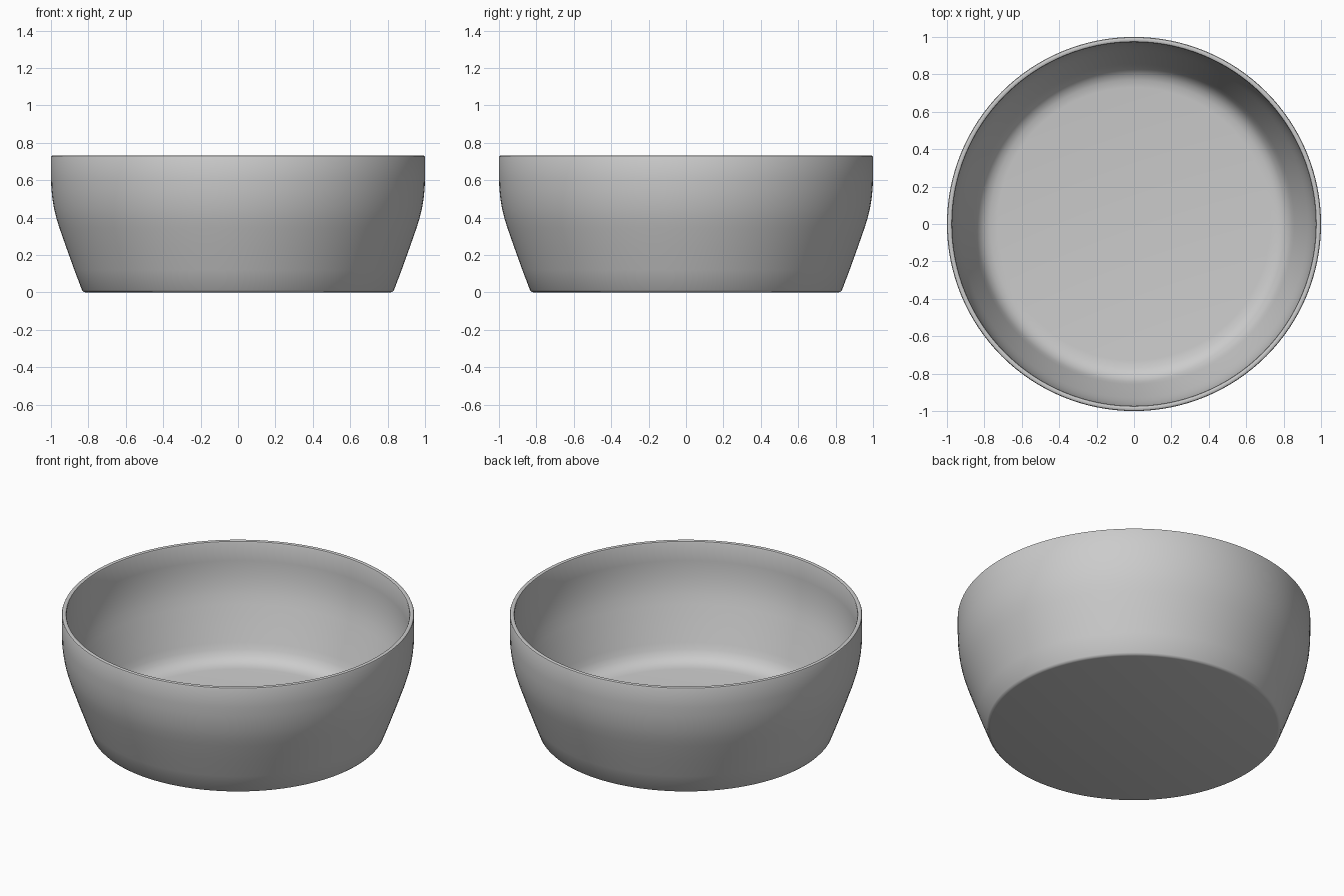
import bpy, bmesh, math

if "Cube" in bpy.data.objects:
    bpy.data.objects.remove(bpy.data.objects["Cube"])

SEGMENTS = 128

# Half cross-section (radius, height): base centre -> outer wall -> rim -> inner wall -> floor centre
profile = [
    (0, 0), (0.815, 0), (0.826, 0.003), (0.834, 0.012),
    (0.875, 0.12), (0.92, 0.245), (0.955, 0.345), (0.972, 0.40),
    (0.984, 0.45), (0.993, 0.505), (0.998, 0.555), (1.0, 0.61),
    (1.0, 0.722), (0.997, 0.729), (0.990, 0.732),
    (0.982, 0.732), (0.975, 0.729), (0.972, 0.722),
    (0.972, 0.61), (0.970, 0.56), (0.965, 0.51), (0.957, 0.46),
    (0.945, 0.41), (0.928, 0.355), (0.893, 0.255), (0.857, 0.152),
    (0.843, 0.115), (0.825, 0.084), (0.80, 0.062), (0.77, 0.049),
    (0.73, 0.044), (0, 0.044),
]

# Bowl: lathe the profile around z
bm = bmesh.new()
verts = [bm.verts.new((r, 0, z)) for r, z in profile]
edges = [bm.edges.new(pair) for pair in zip(verts, verts[1:])]
bmesh.ops.spin(bm, geom=verts + edges, cent=(0, 0, 0), axis=(0, 0, 1),
               angle=math.tau, steps=SEGMENTS, use_merge=False)
bmesh.ops.remove_doubles(bm, verts=bm.verts, dist=0.0005)
bmesh.ops.recalc_face_normals(bm, faces=bm.faces)

mesh = bpy.data.meshes.new("bowl")
bm.to_mesh(mesh)
bm.free()
bowl = bpy.data.objects.new("bowl", mesh)
bpy.context.collection.objects.link(bowl)

# Smooth shading
bpy.context.view_layer.objects.active = bowl
bowl.select_set(True)
bpy.ops.object.shade_smooth_by_angle(angle=math.radians(40))
